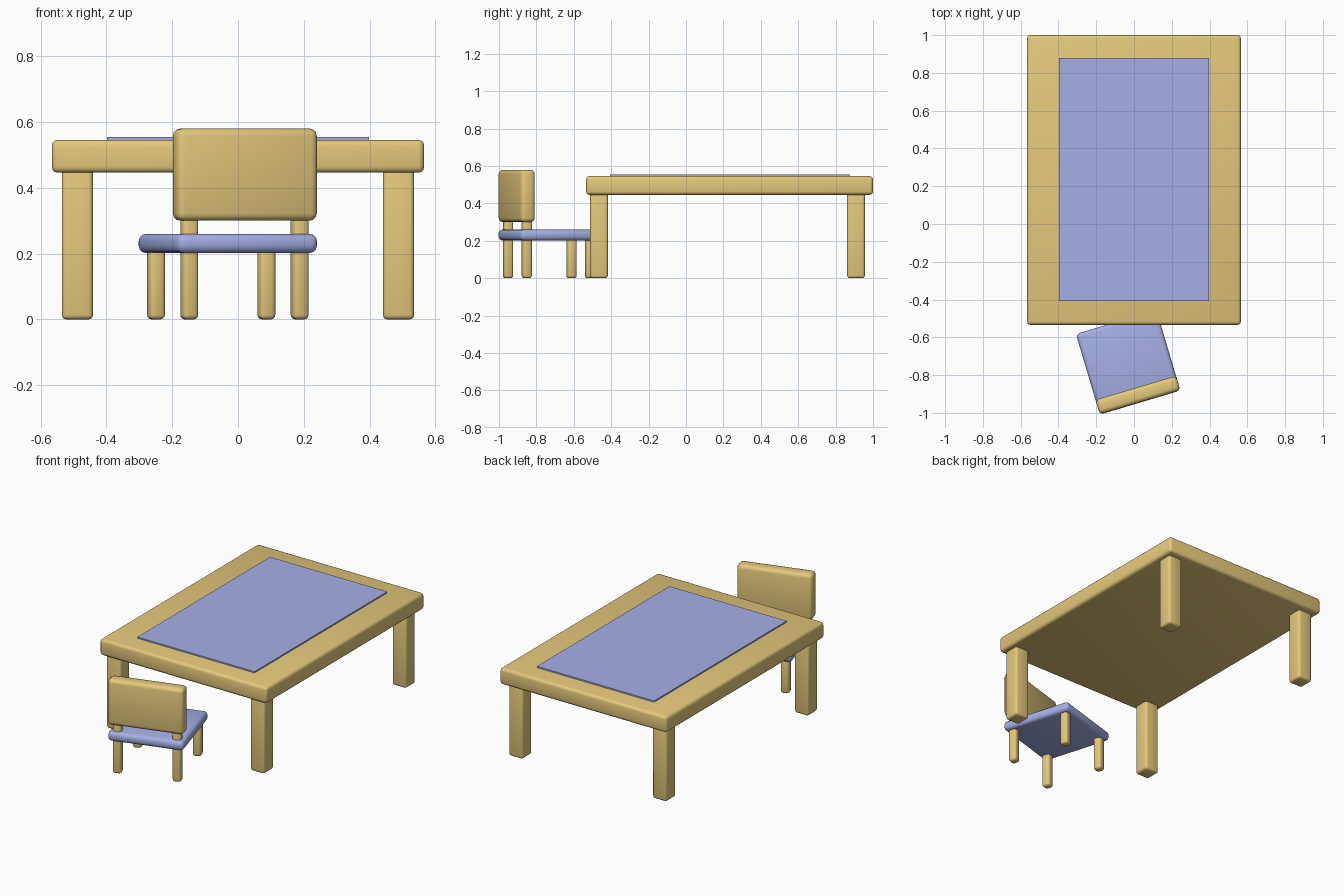
import bpy
import math
from mathutils import Matrix

if "Cube" in bpy.data.objects:
    bpy.data.objects.remove(bpy.data.objects["Cube"])


def material(name, color):
    m = bpy.data.materials.new(name)
    m.diffuse_color = color
    m.use_nodes = True
    m.node_tree.nodes["Principled BSDF"].inputs["Base Color"].default_value = m.diffuse_color
    return m


WOOD = material("wood", (0.78, 0.58, 0.20, 1))
BLUE = material("blue", (0.38, 0.43, 0.80, 1))


def block(name, center, size, mat, bevel=0.0, frame=Matrix()):
    """Rounded box; frame places it in the table's or the chair's space."""
    bpy.ops.mesh.primitive_cube_add(size=1)
    ob = bpy.context.object
    ob.name = name
    ob.data.transform(Matrix.Diagonal((*size, 1)))
    ob.matrix_world = frame @ Matrix.Translation(center)
    ob.data.materials.append(mat)
    if bevel:
        mod = ob.modifiers.new("rounded edges", 'BEVEL')
        mod.width = bevel
        mod.segments = 3
        bpy.ops.object.modifier_apply(modifier=mod.name)
        bpy.ops.object.shade_smooth_by_angle(angle=math.radians(35))
    return ob


# Table
block("table_top", (0, 0.233, 0.496), (1.132, 1.534, 0.1), WOOD, 0.018)
block("table_mat", (0, 0.235, 0.545), (0.795, 1.285, 0.018), BLUE)
for side, x in (("left", -0.488), ("right", 0.488)):
    for end, y in (("front", -0.465), ("back", 0.909)):
        block(f"table_leg_{end}_{side}", (x, y, 0.23), (0.095, 0.095, 0.46),
              WOOD, 0.014)

# Chair, turned slightly towards the table
chair = Matrix.Translation((-0.031, -0.732, 0)) @ Matrix.Rotation(math.radians(16.6), 4, 'Z')
block("seat", (0, 0, 0.231), (0.445, 0.445, 0.058), BLUE, 0.022, chair)
block("backrest", (0, -0.181, 0.44), (0.445, 0.08, 0.28), WOOD, 0.022, chair)
for side, x in (("left", -0.175), ("right", 0.175)):
    block(f"chair_front_leg_{side}", (x, 0.177, 0.11), (0.05, 0.05, 0.22),
          WOOD, 0.014, chair)
    block(f"chair_back_post_{side}", (x, -0.177, 0.17), (0.05, 0.05, 0.34),
          WOOD, 0.014, chair)
